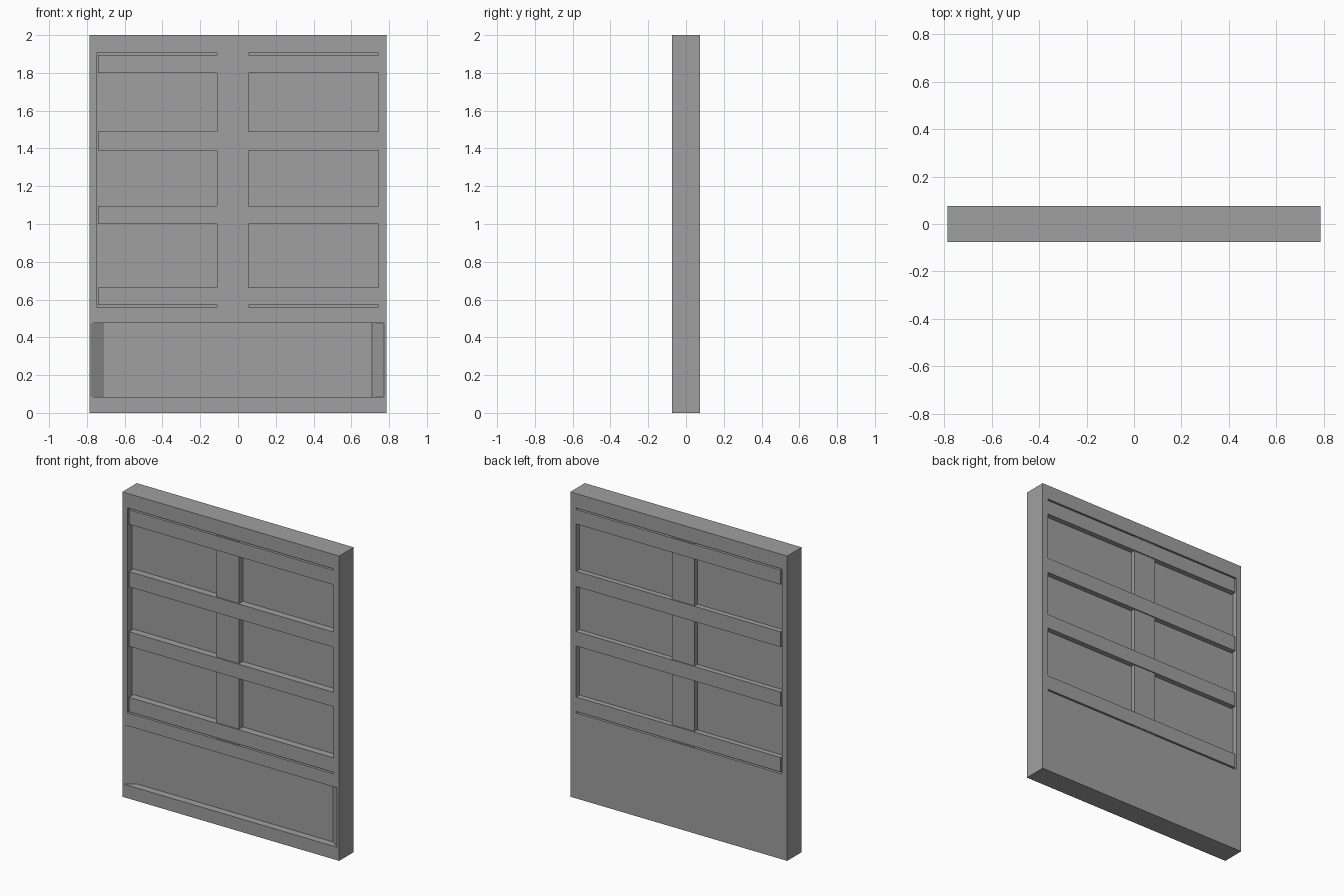
import bpy
import bmesh

cube = bpy.data.objects.get("Cube")
if cube:
    bpy.data.objects.remove(cube, do_unlink=True)

# Single painted finish
grey = bpy.data.materials.new("plain_grey")
grey.use_nodes = True
colour = (0.35, 0.35, 0.35, 1)
grey.diffuse_color = colour
grey.node_tree.nodes["Principled BSDF"].inputs["Base Color"].default_value = colour

HALF_W, HALF_D = 0.787, 0.075
LEFT, RIGHT, BOTTOM, TOP = -0.75, 0.745, 0.56, 1.905
PANE_FRONT, PANE_BACK = -0.028, 0.04


def prism(name, outline, z0, z1):
    """Extrude an outline in plan from z0 to z1."""
    bm = bmesh.new()
    low = [bm.verts.new((x, y, z0)) for x, y in outline]
    high = [bm.verts.new((x, y, z1)) for x, y in outline]
    bm.faces.new(low)
    bm.faces.new(high)
    for i in range(len(outline)):
        j = (i + 1) % len(outline)
        bm.faces.new((low[i], low[j], high[j], high[i]))
    bmesh.ops.recalc_face_normals(bm, faces=bm.faces)
    mesh = bpy.data.meshes.new(name)
    bm.to_mesh(mesh)
    bm.free()
    mesh.materials.append(grey)
    obj = bpy.data.objects.new(name, mesh)
    bpy.context.collection.objects.link(obj)
    return obj


def box(name, x0, x1, y0, y1, z0, z1):
    return prism(name, [(x0, y0), (x1, y0), (x1, y1), (x0, y1)], z0, z1)


def carve(target, cutter):
    """Subtract the cutter from the target and discard it."""
    mod = target.modifiers.new("carve", 'BOOLEAN')
    mod.operation = 'DIFFERENCE'
    mod.solver = 'EXACT'
    mod.object = cutter
    bpy.context.view_layer.objects.active = target
    bpy.ops.object.modifier_apply(modifier=mod.name)
    bpy.data.objects.remove(cutter, do_unlink=True)


# Frame body with pane recesses on both sides
frame = box("frame", -HALF_W, HALF_W, -HALF_D, HALF_D, 0, 2)
carve(frame, box("front_cut", LEFT, RIGHT, -0.2, PANE_FRONT, BOTTOM, TOP))
carve(frame, box("back_cut", LEFT, RIGHT, PANE_BACK, 0.2, BOTTOM, TOP))

# Lower front panel with splayed sides
mouth = -HALF_D - 0.02
carve(frame, prism("panel_cut", [
    (-0.78, mouth), (0.772, mouth), (0.772, -HALF_D),
    (0.71, -0.027), (-0.71, -0.027), (-0.78, -HALF_D)], 0.085, 0.475))

# Horizontal rails, flush with both faces of the frame
for i, (z0, z1) in enumerate([(0.57, 0.665), (1.0, 1.095), (1.39, 1.49), (1.80, 1.895)]):
    box(f"rail_{i + 1}", -0.74, RIGHT, -HALF_D, HALF_D, z0, z1)

# Central upright, set slightly behind the rails
box("central_upright", -0.11, 0.055, -0.068, 0.068, BOTTOM, TOP)
